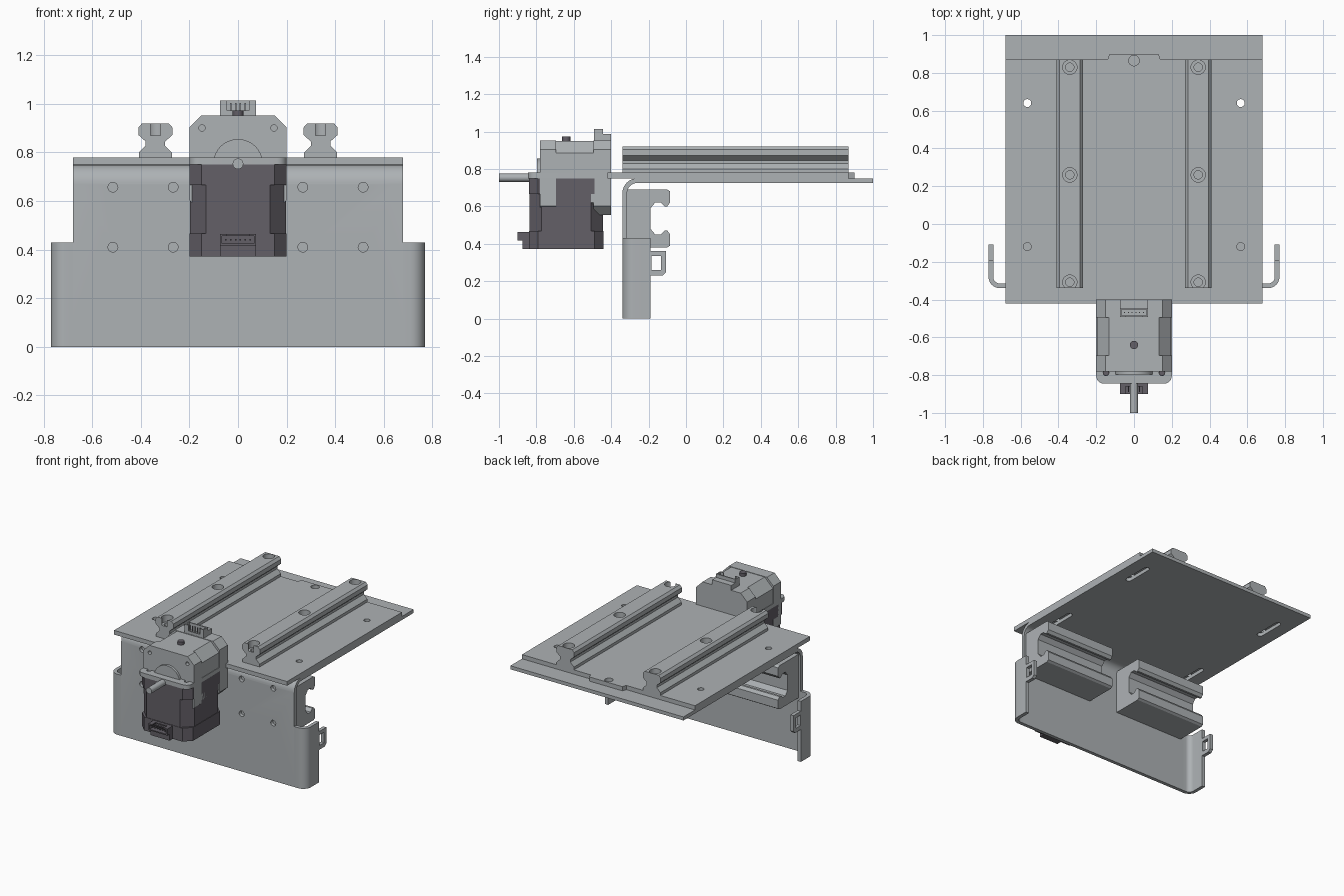
import bpy, bmesh
from math import pi, sin, cos
from mathutils import Matrix, Vector

if "Cube" in bpy.data.objects:
    bpy.data.objects.remove(bpy.data.objects["Cube"])


def material(name, rgb):
    m = bpy.data.materials.new(name)
    m.use_nodes = True
    col = (*rgb, 1)
    m.diffuse_color = col
    m.node_tree.nodes["Principled BSDF"].inputs["Base Color"].default_value = col
    return m


GREY = material("light grey metal", (0.42, 0.445, 0.46))
DARK = material("dark motor grey", (0.125, 0.115, 0.135))
parts = []


def prism(name, pts, axis, a, b, mat=GREY):
    """Extrude a 2D outline along an axis from a to b."""
    place = {"x": lambda p, d: (d, p[0], p[1]),
             "y": lambda p, d: (p[0], d, p[1]),
             "z": lambda p, d: (p[0], p[1], d)}[axis]
    bm = bmesh.new()
    ends = [[bm.verts.new(place(p, d)) for p in pts] for d in (a, b)]
    for ring in ends:
        bm.faces.new(ring)
    n = len(pts)
    for i in range(n):
        j = (i + 1) % n
        bm.faces.new((ends[0][i], ends[0][j], ends[1][j], ends[1][i]))
    bmesh.ops.recalc_face_normals(bm, faces=bm.faces)
    me = bpy.data.meshes.new(name)
    bm.to_mesh(me)
    bm.free()
    me.materials.append(mat)
    ob = bpy.data.objects.new(name, me)
    bpy.context.collection.objects.link(ob)
    parts.append(ob)
    return ob


def rect(x0, x1, y0, y1):
    return [(x0, y0), (x1, y0), (x1, y1), (x0, y1)]


def arc(cx, cy, r, a0, a1, n=8):
    return [(cx + r * cos(a0 + (a1 - a0) * i / n), cy + r * sin(a0 + (a1 - a0) * i / n))
            for i in range(n + 1)]


def disc(cx, cy, r, n=24):
    return arc(cx, cy, r, 0, 2 * pi, n)[:-1]


def slot(cx, cy, r, half):
    return arc(cx, cy + half, r, 0, pi) + arc(cx, cy - half, r, pi, 2 * pi)


def octagon(h, c):
    return [(h, c - h), (h, h - c), (h - c, h), (c - h, h),
            (-h, h - c), (-h, c - h), (c - h, -h), (h - c, -h)]


def cut(ob, pts, axis, a, b):
    """Subtract an extruded outline from a part."""
    cutter = prism("cutter", pts, axis, a, b)
    parts.remove(cutter)
    mod = ob.modifiers.new("cut", "BOOLEAN")
    mod.operation, mod.solver, mod.object = "DIFFERENCE", "EXACT", cutter
    dg = bpy.context.evaluated_depsgraph_get()
    me = bpy.data.meshes.new_from_object(ob.evaluated_get(dg))
    ob.modifiers.clear()
    ob.data = me
    bpy.data.objects.remove(cutter)


# Bent sheet: front wall turning into the lower table plate
T, R = 0.025, 0.08
bend = (-0.34 + R, 0.75 - R)
sheet = prism("bent_sheet",
              [(-0.34, 0)] + arc(*bend, R, pi, pi / 2) + [(1, 0.75), (1, 0.75 - T)]
              + arc(*bend, R - T, pi / 2, pi) + [(-0.34 + T, 0)], "x", -0.68, 0.68)
for x in (-0.515, -0.267, 0.267, 0.515):
    for z in (0.41, 0.657):
        cut(sheet, disc(x, z, 0.02), "y", -0.4, -0.3)
for x in (-0.565, 0.565):
    for y in (-0.08, 0.71):
        cut(sheet, slot(x, y, 0.02, 0.09), "z", 0.7, 0.76)

# Side flanges with hook rings
for s, side in ((1, "left"), (-1, "right")):
    c, r = (0.77 - 0.06, -0.34 + 0.06), 0.06
    pts = ([(0.68, -0.34)] + arc(*c, r, -pi / 2, 0) + [(0.77, -0.19), (0.77 - T, -0.19)]
           + arc(*c, r - T, 0, -pi / 2) + [(0.68, -0.34 + T)])
    prism(side + "_flange", [(s * x, y) for x, y in pts], "z", 0, 0.43)
    hook = prism(side + "_hook",
                 [(-0.19, 0.23), (-0.125, 0.23), (-0.108, 0.247), (-0.108, 0.36), (-0.19, 0.36)],
                 "x", *sorted((s * 0.77, s * (0.77 - T))))
    cut(hook, rect(-0.185, -0.133, 0.26, 0.335), "x", s * 0.7, s * 0.8)

# Upper plate with rear tab and front motor tongue
half = ([(0.13, 0.9), (0.14, 0.87), (0.68, 0.87), (0.68, -0.42), (0.2, -0.42)]
        + arc(0.16, -0.805, 0.04, 0, -pi / 2, 6))
plate = prism("upper_plate", half + [(-x, y) for x, y in reversed(half)], "z", 0.75, 0.78)
for x in (-0.565, 0.565):
    for y in (-0.12, 0.64):
        cut(plate, disc(x, y, 0.021), "z", 0.7, 0.8)
for x in (-0.148, 0.148):
    cut(plate, disc(x, -0.788, 0.015), "z", 0.7, 0.8)
cut(plate, disc(0, 0.865, 0.028), "z", 0.7, 0.8)

# Linear rails with counterbored screw holes
prof = [(0.068, 0.78), (0.068, 0.8), (0.04, 0.828), (0.04, 0.845),
        (0.07, 0.872), (0.07, 0.903), (0.055, 0.92)]
prof = prof + [(-x, z) for x, z in reversed(prof)]
for cx, side in ((0.34, "left"), (-0.34, "right")):
    rail = prism(side + "_rail", [(cx + x, z) for x, z in prof], "y", -0.34, 0.87)
    for y in (-0.308, 0.26, 0.83):
        cut(rail, disc(cx, y, 0.038), "z", 0.87, 0.95)
        cut(rail, disc(cx, y, 0.022), "z", 0.76, 0.9)

# Carriages behind the front wall: C section, symmetric about mid height
lower = [(-0.315, -0.155), (-0.1, -0.155), (-0.085, -0.145), (-0.085, -0.085),
         (-0.1, -0.065), (-0.115, -0.065), (-0.135, -0.085), (-0.165, -0.085),
         (-0.19, -0.055)]
cross = [(y, 0.535 + z) for y, z in lower] + [(y, 0.535 - z) for y, z in reversed(lower)]
for s, side in ((1, "left"), (-1, "right")):
    prism(side + "_carriage", cross, "x", *sorted((s * 0.115, s * 0.665)))


def motor(name, mat, matrix):
    """Square motor, shaft along local z, socket on local +y."""
    start = len(parts)
    prism(name + "_rear_cap", octagon(0.2, 0.05), "z", 0, 0.095, mat)
    prism(name + "_core", octagon(0.197, 0.065), "z", 0.095, 0.295, mat)
    front = prism(name + "_front_cap", octagon(0.2, 0.05), "z", 0.295, 0.38, mat)
    for x in (-0.148, 0.148):
        for y in (-0.148, 0.148):
            cut(front, disc(x, y, 0.013, 16), "z", 0.34, 0.4)
    prism(name + "_pilot", disc(0, 0, 0.102, 40), "z", 0.38, 0.397, mat)
    prism(name + "_shaft", disc(0, 0, 0.022), "z", 0.38, 0.6, mat)
    # Socket with open cavity, notched wall and pins
    prism(name + "_socket_base", rect(-0.075, 0.075, 0.19, 0.235), "z", 0, 0.045, mat)
    socket = prism(name + "_socket", rect(-0.075, 0.075, 0.19, 0.26), "z", 0.045, 0.092, mat)
    cut(socket, rect(-0.066, 0.066, 0.21, 0.3), "z", 0.053, 0.084)
    cut(socket, rect(-0.045, 0.045, 0.22, 0.3), "z", 0.08, 0.1)
    for i in range(6):
        x = -0.05 + 0.02 * i
        prism(name + "_pin", rect(x - 0.003, x + 0.003, 0.205, 0.25), "z", 0.065, 0.071, mat)
    for ob in parts[start:]:
        ob.data.transform(matrix)


motor("lower_motor", DARK,
      Matrix.Translation(Vector((0, -0.64, 0.372))) @ Matrix.Rotation(pi, 4, "Z"))
motor("upper_motor", GREY,
      Matrix.Translation(Vector((0, -0.4, 0.753))) @ Matrix.Rotation(pi / 2, 4, "X"))

# Smooth the bends and round holes, keep edges sharp
bpy.ops.object.select_all(action="DESELECT")
for ob in parts:
    ob.select_set(True)
bpy.context.view_layer.objects.active = parts[0]
bpy.ops.object.shade_smooth_by_angle(angle=pi / 6)
